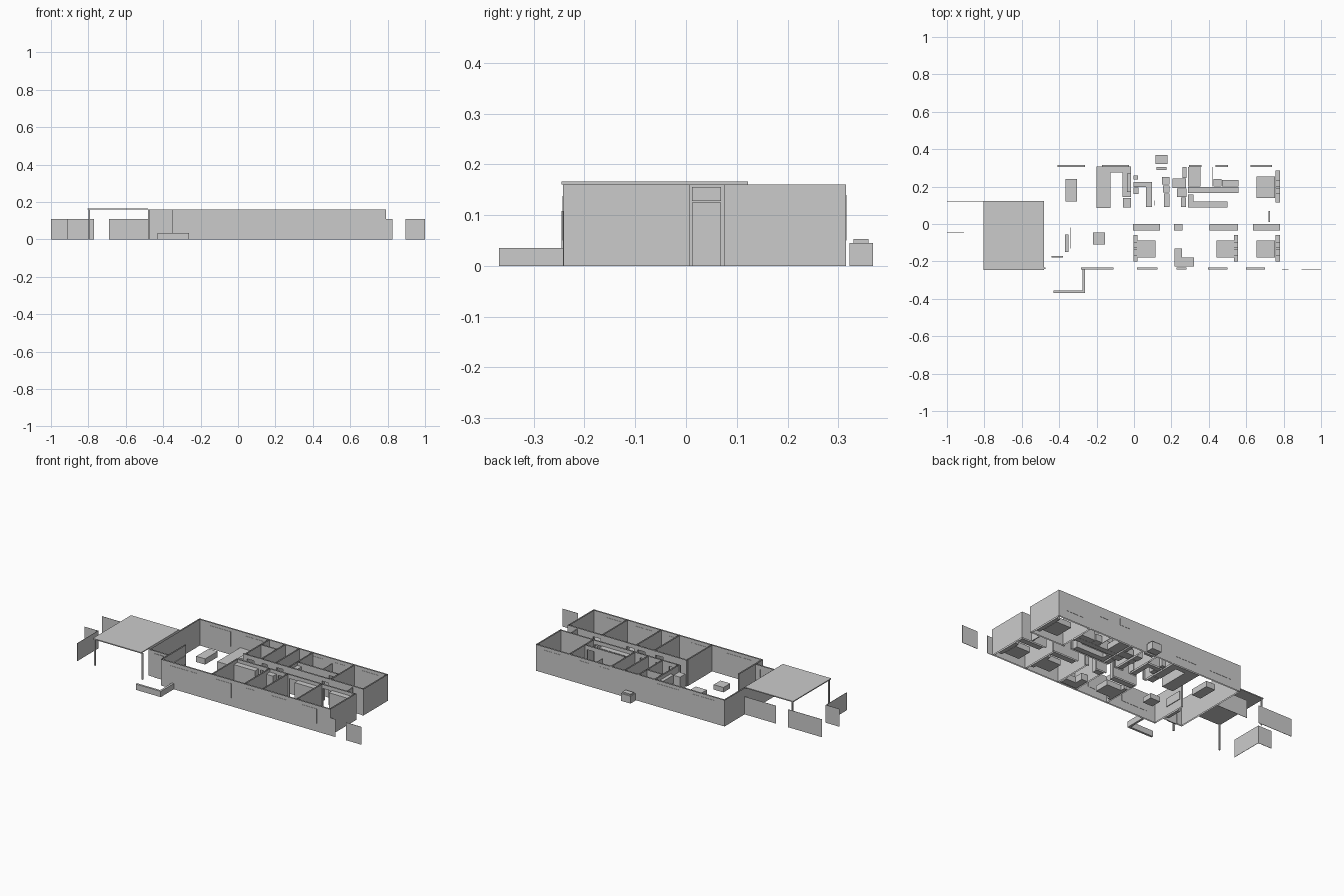
import bpy, bmesh

H = 0.16      # wall height
T = 0.008     # wall thickness
LINTEL = 0.135


def box(name, x0, x1, y0, y1, z0, z1, capped=True):
    """Axis-aligned block; walls are left open at top and bottom."""
    bm = bmesh.new()
    bmesh.ops.create_cube(bm, size=1)
    for v in bm.verts:
        v.co.x = x1 if v.co.x > 0 else x0
        v.co.y = y1 if v.co.y > 0 else y0
        v.co.z = z1 if v.co.z > 0 else z0
    bm.normal_update()
    if not capped:
        caps = [f for f in bm.faces if abs(f.normal.z) > 0.5]
        bmesh.ops.delete(bm, geom=caps, context='FACES_ONLY')
    me = bpy.data.meshes.new(name)
    bm.to_mesh(me)
    bm.free()
    ob = bpy.data.objects.new(name, me)
    bpy.context.collection.objects.link(ob)
    return ob


def wall_x(name, y, x0, x1, gaps=()):
    """Wall along x with y as its lower face; gaps are doorways with lintels."""
    start = x0
    for a, b in gaps:
        box(name, start, a, y, y + T, 0, H, False)
        box(name + "_lintel", a, b, y, y + T, LINTEL, H, False)
        start = b
    box(name, start, x1, y, y + T, 0, H, False)


def wall_y(name, x, y0, y1):
    box(name, x, x + T, y0, y1, 0, H, False)


# outer walls
wall_x("back_wall", 0.315 - T, -0.48, 0.79)
wall_x("front_wall", -0.242, -0.35, 0.79)
wall_y("left_wall", -0.48, -0.17, 0.315)
wall_y("right_wall_front", 0.79 - T, -0.242, 0.008)
wall_y("right_wall_back", 0.79 - T, 0.075, 0.315)
wall_x("entry_wall", -0.175, -0.48, -0.35, [(-0.44, -0.38)])
wall_y("entry_side_wall", -0.35, -0.242, -0.01)

# hall walls with doorways
wall_x("hall_front_wall", 0.0, -0.01, 0.79, [(0.15, 0.20), (0.27, 0.32), (0.345, 0.395), (0.57, 0.62)])
wall_x("hall_back_wall", 0.077, -0.02, 0.79, [(0.005, 0.055), (0.10, 0.145), (0.205, 0.25), (0.51, 0.555)])

# partitions of the front and back rooms
for x in (-0.012, 0.207, 0.328, 0.557):
    wall_y("front_partition", x, -0.242, 0.0)
for x in (-0.012, 0.097, 0.192, 0.282, 0.562):
    wall_y("back_partition", x, 0.08, 0.31)
wall_x("laundry_wall", 0.228, -0.01, 0.10)
wall_x("dressing_wall", 0.158, 0.285, 0.565, [(0.50, 0.55)])

# doors
box("entry_door", -0.44, -0.38, -0.178, -0.171, 0, 0.145)
box("hall_end_door", 0.72, 0.726, 0.012, 0.069, 0, 0.125)
box("hall_end_transom", 0.72, 0.726, 0.012, 0.069, 0.128, 0.155)

# windows, slightly proud of both wall faces
for x0, x1, z0 in [(-0.283, -0.11, 0.05), (0.015, 0.125, 0.05), (0.227, 0.28, 0.105),
                   (0.395, 0.50, 0.05), (0.60, 0.70, 0.05)]:
    box("front_window", x0, x1, -0.2435, -0.2325, z0, 0.138)
for x0, x1, z0 in [(-0.41, -0.263, 0.05), (-0.17, -0.028, 0.05), (0.294, 0.361, 0.10),
                   (0.435, 0.502, 0.10), (0.623, 0.737, 0.05)]:
    box("back_window", x0, x1, 0.3055, 0.3165, z0, 0.14)

# carport
box("carport_roof", -0.805, -0.48, -0.245, 0.122, 0.16, 0.166)
for x, y in [(-0.80, -0.24), (-0.80, 0.11), (-0.48, -0.24)]:
    box("carport_post", x, x + 0.008, y, y + 0.008, 0, 0.16)

# low garden wall
box("garden_wall_front", -0.43, -0.262, -0.368, -0.355, 0, 0.035)
box("garden_wall_side", -0.275, -0.262, -0.355, -0.242, 0, 0.035)

# fence panels
F = 0.002
for x0, x1, y0, y1 in [(-0.69, -0.48, 0.12, 0.12 + F), (-1.0, -0.77, 0.12, 0.12 + F),
                       (-1.0, -0.91, -0.047, -0.045), (-0.91, -0.91 + F, -0.245, -0.045),
                       (0.79, 0.825, -0.242, -0.24), (0.895, 1.0, -0.242, -0.24)]:
    box("fence_panel", x0, x1, y0, y1, 0, 0.108)

# outdoor unit
box("outdoor_unit", 0.115, 0.18, 0.322, 0.368, 0.0, 0.045)
box("outdoor_unit_lid", 0.12, 0.175, 0.33, 0.36, 0.045, 0.053)

# living room
box("dining_table", -0.365, -0.305, 0.12, 0.24, 0.0, 0.035)
box("coffee_table", -0.22, -0.155, -0.11, -0.045, 0, 0.03)
box("entry_cabinet", -0.37, -0.351, -0.15, -0.055, 0, 0.06)
box("wall_screen", -0.34, -0.336, -0.13, -0.02, 0.05, 0.10)

# kitchen
box("kitchen_island", -0.20, -0.125, 0.085, 0.275, 0, 0.06)
box("kitchen_counter_back", -0.20, -0.015, 0.275, 0.307, 0, 0.06)
box("kitchen_counter_side", -0.062, -0.015, 0.145, 0.275, 0, 0.06)
box("kitchen_wall_cupboard", -0.037, -0.015, 0.17, 0.27, 0.09, 0.14)
box("fridge", -0.058, -0.015, 0.088, 0.14, 0, 0.12)

# beds: x range, y range, headboard x range, headboard y range
for i, (x0, x1, y0, y1, h0, h1, k0, k1) in enumerate([
        (0.015, 0.115, -0.18, -0.087, -0.003, 0.018, -0.20, -0.06),
        (0.44, 0.535, -0.18, -0.087, 0.535, 0.557, -0.20, -0.06),
        (0.655, 0.755, -0.18, -0.087, 0.757, 0.781, -0.20, -0.06),
        (0.655, 0.755, 0.14, 0.255, 0.757, 0.781, 0.115, 0.285)]):
    box("bed", x0, x1, y0, y1, 0, 0.033)
    box("bed_shelf", h0, h1, k0, k1, 0, 0.03)
    m = (y0 + y1) / 2
    for a in (m - 0.034, m + 0.004):
        box("pillow", h0, h1, a, a + 0.03, 0.03, 0.04)

# wardrobes along the hall
for x0, x1 in [(-0.005, 0.14), (0.215, 0.26), (0.405, 0.557), (0.635, 0.781)]:
    box("wardrobe", x0, x1, -0.035, -0.001, 0, 0.14)

# front bathroom
box("front_vanity", 0.217, 0.257, -0.18, -0.13, 0, 0.04)
box("front_bath", 0.217, 0.322, -0.226, -0.18, 0, 0.035)

# laundry and small rooms: name, x0, x1, y0, y1, z1
for name, x0, x1, y0, y1, z1 in [
        ("laundry_sink", -0.004, 0.022, 0.237, 0.26, 0.06),
        ("laundry_bench", -0.004, 0.095, 0.197, 0.225, 0.055),
        ("laundry_bench_return", 0.065, 0.095, 0.09, 0.197, 0.055),
        ("washing_machine", -0.004, 0.025, 0.16, 0.195, 0.06),
        ("small_panel", 0.106, 0.109, 0.10, 0.125, 0.09),
        ("back_shelf", 0.12, 0.175, 0.29, 0.306, 0.05),
        ("toilet_tank", 0.15, 0.19, 0.21, 0.25, 0.045),
        ("toilet_bowl", 0.155, 0.19, 0.168, 0.207, 0.03),
        ("small_vanity", 0.16, 0.19, 0.09, 0.162, 0.055),
        ("bath_cabinet", 0.26, 0.281, 0.247, 0.306, 0.10),
        ("bath_tub", 0.205, 0.279, 0.192, 0.242, 0.035),
        ("bath_stool", 0.23, 0.281, 0.145, 0.19, 0.03),
        ("bath_shelf", 0.25, 0.279, 0.09, 0.142, 0.06)]:
    box(name, x0, x1, y0, y1, 0, z1)

# dressing room and main bathroom
for name, x0, x1, y0, y1, z1 in [
        ("main_bath", 0.29, 0.355, 0.2, 0.306, 0.035),
        ("main_bath_vanity", 0.29, 0.56, 0.167, 0.199, 0.055),
        ("dressing_wardrobe", 0.29, 0.50, 0.088, 0.12, 0.14),
        ("dressing_link", 0.29, 0.318, 0.12, 0.157, 0.14),
        ("main_toilet", 0.425, 0.468, 0.2, 0.24, 0.04),
        ("main_cabinet", 0.47, 0.56, 0.2, 0.235, 0.06),
        ("shower_screen", 0.418, 0.421, 0.2, 0.305, 0.13)]:
    box(name, x0, x1, y0, y1, 0, z1)
